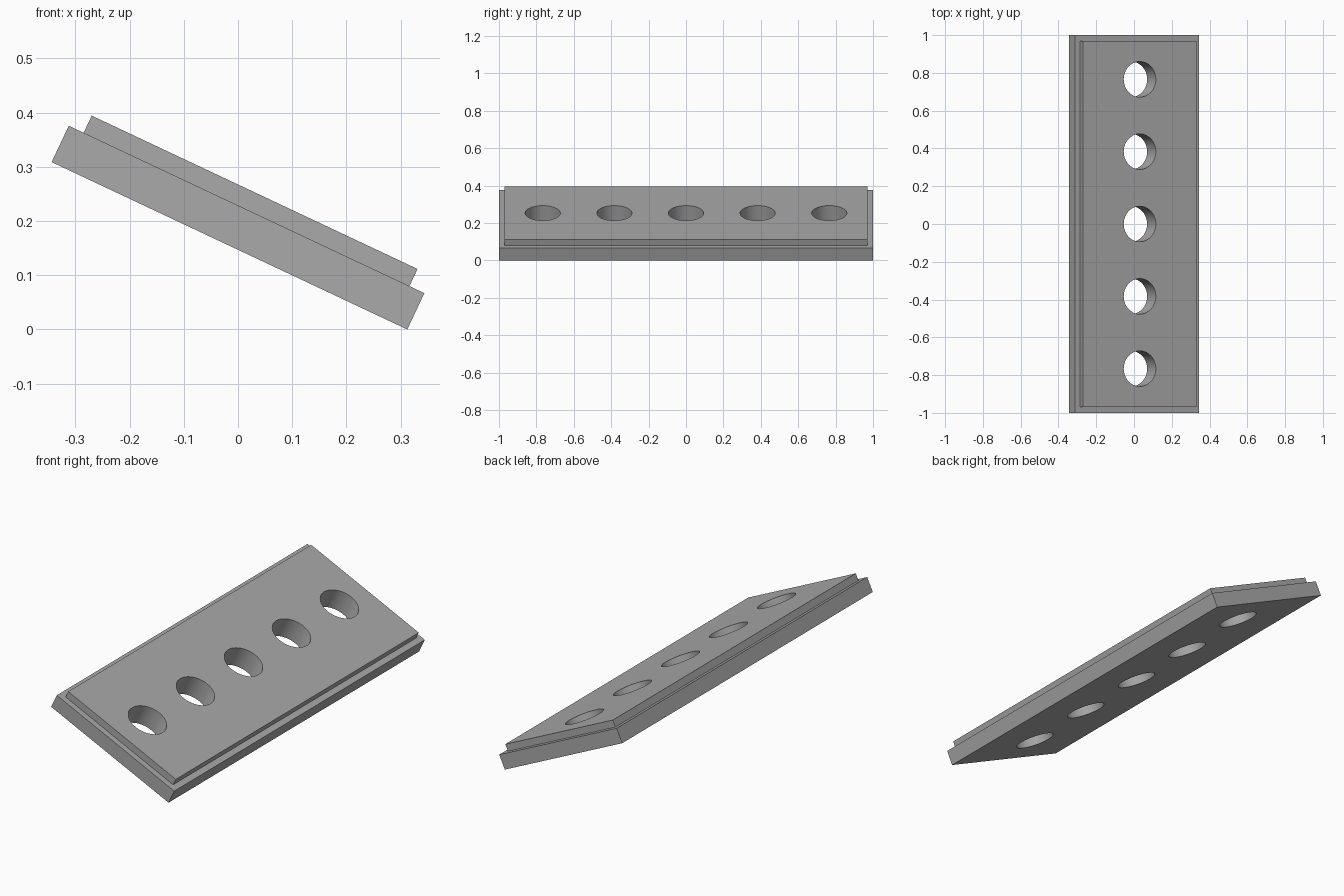
import bpy
import bmesh
from math import radians, sin
from mathutils import Matrix

LENGTH, WIDTH, BASE = 2.0, 0.725, 0.074
RIM, STEP = 0.043, 0.035
HOLE_RADIUS, HOLE_PITCH = 0.094, 0.383
TILT = radians(25.2)

cube = bpy.data.objects.get("Cube")
if cube:
    bpy.data.objects.remove(cube, do_unlink=True)

# Single grey finish
grey = bpy.data.materials.new("grey")
grey.use_nodes = True
colour = (0.4, 0.4, 0.4, 1)
grey.diffuse_color = colour
grey.node_tree.nodes["Principled BSDF"].inputs["Base Color"].default_value = colour

# Whole plate leans about the long axis, its low edge resting on the ground
placement = (Matrix.Translation((-BASE * sin(TILT) / 2, 0, WIDTH * sin(TILT) / 2))
             @ Matrix.Rotation(TILT, 4, "Y"))


def add_object(name, bm):
    bm.transform(placement)
    mesh = bpy.data.meshes.new(name)
    bm.to_mesh(mesh)
    bm.free()
    mesh.materials.append(grey)
    obj = bpy.data.objects.new(name, mesh)
    bpy.context.collection.objects.link(obj)
    return obj


# Stepped plate: a slab whose top face is inset and raised
bm = bmesh.new()
bmesh.ops.create_cube(bm, size=1, matrix=Matrix.Translation((0, 0, BASE / 2))
                      @ Matrix.Diagonal((WIDTH, LENGTH, BASE, 1)))
top = max(bm.faces, key=lambda f: f.calc_center_median().z)
bmesh.ops.inset_region(bm, faces=[top], thickness=RIM)
raised = bmesh.ops.extrude_face_region(bm, geom=[top])["geom"]
bmesh.ops.translate(bm, vec=(0, 0, STEP),
                    verts=[v for v in raised if isinstance(v, bmesh.types.BMVert)])
if top.is_valid:
    bmesh.ops.delete(bm, geom=[top], context="FACES_ONLY")
bmesh.ops.recalc_face_normals(bm, faces=bm.faces)
plate = add_object("stepped_plate", bm)

# Row of five round holes through the plate
bm = bmesh.new()
for i in range(-2, 3):
    bmesh.ops.create_cone(bm, cap_ends=True, segments=64, depth=0.5,
                          radius1=HOLE_RADIUS, radius2=HOLE_RADIUS,
                          matrix=Matrix.Translation((0, i * HOLE_PITCH, 0)))
cutter = add_object("hole_cutter", bm)
cutter.hide_render = True

cut = plate.modifiers.new("holes", "BOOLEAN")
cut.operation = "DIFFERENCE"
cut.solver = "EXACT"
cut.object = cutter
bpy.ops.object.select_all(action="DESELECT")
bpy.context.view_layer.objects.active = plate
plate.select_set(True)
bpy.ops.object.modifier_apply(modifier=cut.name)
bpy.data.objects.remove(cutter, do_unlink=True)
bpy.ops.object.shade_smooth_by_angle(angle=radians(30))
